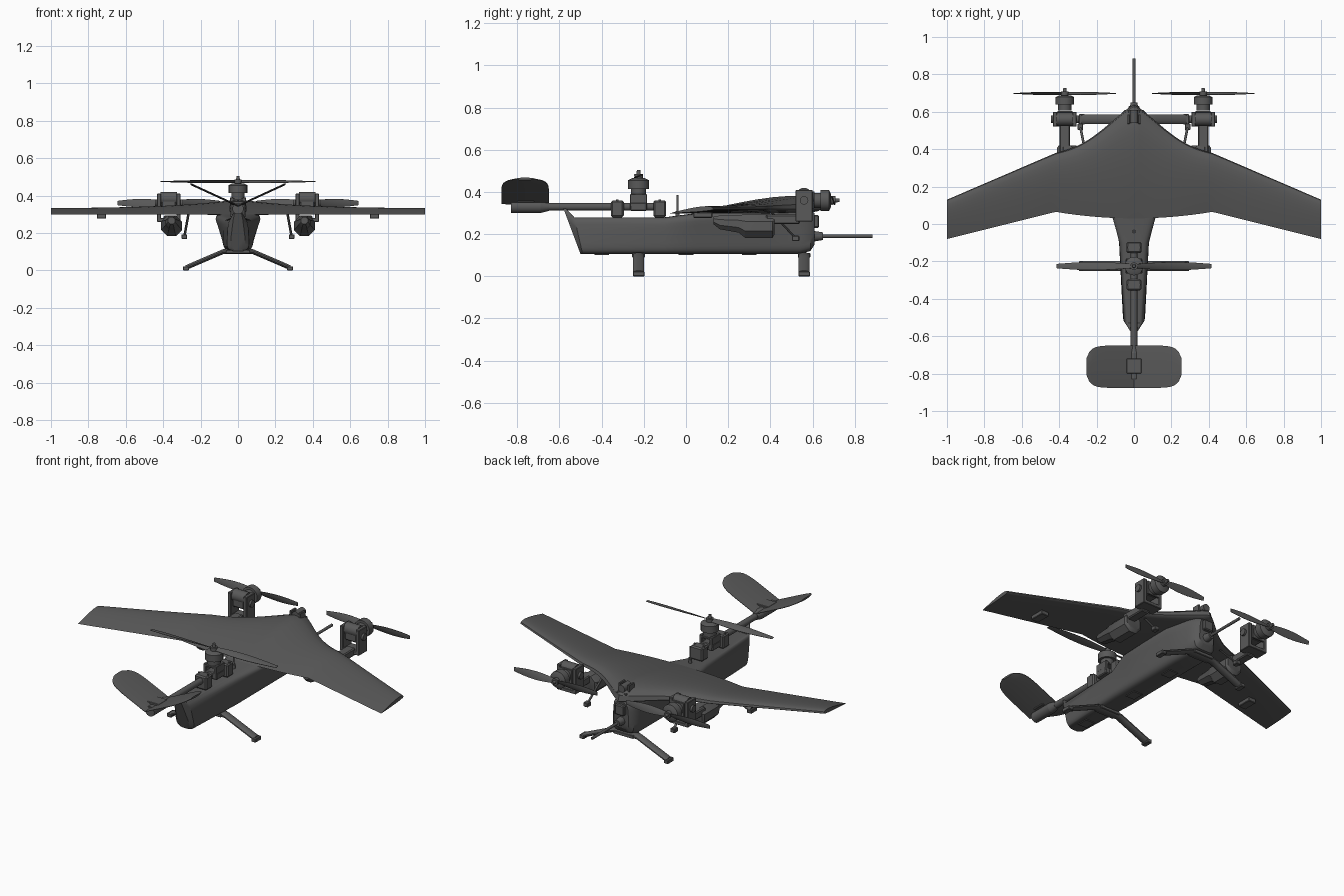
import bpy
import bmesh
from math import pi, sin, cos, sqrt, exp, radians, copysign
from mathutils import Vector, Matrix

cube = bpy.data.objects.get("Cube")
if cube:
    bpy.data.objects.remove(cube, do_unlink=True)

shade = 0.1
colour = (shade, shade, shade, 1)
grey = bpy.data.materials.new("dark_grey")
grey.use_nodes = True
grey.diffuse_color = colour
grey.node_tree.nodes["Principled BSDF"].inputs["Base Color"].default_value = colour

AXES = {"X": Vector((1, 0, 0)), "Y": Vector((0, 1, 0)), "Z": Vector((0, 0, 1))}
SIDES = {"left": 1, "right": -1}


def finish(name, bm, matrix):
    bm.transform(matrix)
    bmesh.ops.recalc_face_normals(bm, faces=bm.faces)
    mesh = bpy.data.meshes.new(name)
    bm.to_mesh(mesh)
    bm.free()
    mesh.materials.append(grey)
    mesh.shade_smooth()
    mesh.set_sharp_from_angle(angle=radians(32))
    obj = bpy.data.objects.new(name, mesh)
    bpy.context.collection.objects.link(obj)


def box(name, centre, size):
    bm = bmesh.new()
    bmesh.ops.create_cube(bm, size=1)
    bmesh.ops.scale(bm, vec=size, verts=bm.verts)
    bmesh.ops.bevel(bm, geom=bm.edges[:], offset=min(size) / 8, segments=1, affect='EDGES')
    finish(name, bm, Matrix.Translation(centre))


def rod(name, start, direction, length, radius, end_radius=None, place=Matrix()):
    axis = AXES[direction] if direction in AXES.keys() else Vector()
    tapered = radius if end_radius is None else end_radius
    bm = bmesh.new()
    bmesh.ops.create_cone(bm, cap_ends=True, segments=20, radius1=radius,
                          radius2=tapered, depth=length)
    turn = axis.to_track_quat('Z', 'Y').to_matrix().to_4x4()
    middle = Vector(start) + axis * length / 2
    finish(name, bm, place @ Matrix.Translation(middle) @ turn)


def loft(name, rings, place=Matrix()):
    bm = bmesh.new()
    rows = [[bm.verts.new(point) for point in ring] for ring in rings]
    for near, far in zip(rows, rows[1:]):
        for i in range(len(near)):
            bm.faces.new((near[i - 1], near[i], far[i], far[i - 1]))
    bm.faces.new(rows[0])
    bm.faces.new(rows[-1])
    finish(name, bm, place)


def circle(count):
    angles = [2 * pi * (i + 0.5) / count for i in range(count)]
    return [(cos(a), sin(a)) for a in angles]


def squared(value):
    return copysign(abs(value) ** 0.4, value)


def mirrored_steps(reach, count):
    return [reach * i / count for i in range(-count, count + 1)]


# Fuselage: rounded box sections that lean back at the tail and flare under the wing
def body_ring(y, lean, bottom_width, top_width, bottom, top):
    ring = []
    for c, s in circle(32):
        h = (squared(s) + 1) / 2
        width = bottom_width + (top_width - bottom_width) * h ** 2
        ring.append((squared(c) * width, y + lean * h, bottom + (top - bottom) * h))
    return ring


BELLY, DECK = 0.105, 0.28
loft("fuselage", [
    body_ring(-0.5, -0.09, 0.04, 0.01, BELLY, 0.345),
    body_ring(-0.49, -0.04, 0.06, 0.05, BELLY, DECK),
    body_ring(-0.1, 0, 0.08, 0.08, BELLY, DECK),
    body_ring(0.05, 0, 0.08, 0.14, BELLY, 0.3),
    body_ring(0.4, 0, 0.08, 0.13, BELLY, 0.32),
    body_ring(0.54, 0, 0.08, 0.08, BELLY, 0.32),
    body_ring(0.59, 0, 0.07, 0.06, 0.12, 0.31),
    body_ring(0.61, 0, 0.05, 0.04, 0.15, 0.3)])


# Wing: swept panels blending into a pointed centre
def wing_ring(x, count=12):
    span = abs(x)
    front = 0.56 - 0.43 * span + 0.08 * cos(7 * span) * max(0, 1 - span / 0.42)
    back = min(0.03 + 0.2 * span ** 2, 0.17 - 0.25 * span)
    thickness = 0.02 + 0.065 * exp(-3 * span)
    upper, lower = [], []
    for i in range(count + 1):
        t = (1 - cos(pi * i / count)) / 2
        y = front + (back - front) * t
        z = 0.318 - 0.02 * t
        bulge = thickness * (sqrt(t) - t)
        upper.append((x, y, z + 3.2 * bulge))
        lower.append((x, y, z - 0.8 * bulge))
    return upper + lower[-2:0:-1]


loft("wing", [wing_ring(x) for x in mirrored_steps(1, 36)])


# V tail with rounded tips
def tail_ring(x):
    depth = 0.117 * sqrt(1 - (x / 0.26) ** 8)
    height = 0.345 + 0.46 * abs(x)
    return [(x, depth * c - 0.763, height + 0.006 * s) for c, s in circle(12)]


loft("v_tail", [tail_ring(x) for x in mirrored_steps(0.255, 16)])
BOOM_Z = 0.33
box("tail_plate", (0, -0.76, 0.36), (0.08, 0.08, 0.02))
rod("tail_pod", (0, -0.83, BOOM_Z), "Y", 0.14, 0.03)
rod("tail_pod_cone", (0, -0.69, BOOM_Z), "Y", 0.04, 0.03, 0.02)
rod("tail_boom", (0, -0.7, BOOM_Z), "Y", 0.6, 0.018)

# Boom clamps and lift motor bracket
LIFT_Y = -0.225
for name, offset in (("rear_boom_clamp", -0.1), ("front_boom_clamp", 0.1)):
    box(name, (0, LIFT_Y + offset, 0.32), (0.08, 0.06, 0.08))
    for side in SIDES.values():
        rod(name + "_bolt", (side * 0.03, LIFT_Y + offset, 0.35), "Z", 0.015, 0.006)
box("lift_motor_base", (0, LIFT_Y, BOOM_Z), (0.09, 0.08, 0.04))
for side in SIDES.values():
    box("lift_motor_bracket", (side * 0.034, LIFT_Y, 0.36), (0.018, 0.08, 0.06))
box("lift_motor_plate", (0, LIFT_Y, 0.38), (0.08, 0.08, 0.01))


# Motor and two blade propeller, built upright and then placed
def blade_ring(reach, u):
    chord = 0.012 + 0.012 * sin(pi * u)
    twist = Matrix.Rotation(radians(30 - 24 * u), 4, 'X')
    return [twist @ Vector((reach * u, chord * c, chord * s / 6)) for c, s in circle(10)]


def motor(side, reach, place):
    height = 0
    for part, length, radius, end_radius in (
            ("stator", 0.03, 0.036, 0.036), ("bell", 0.04, 0.05, 0.05),
            ("cap", 0.01, 0.05, 0.03), ("hub", 0.02, 0.02, 0.02), ("shaft", 0.02, 0.01, 0.008)):
        rod(side + "_motor_" + part, (0, 0, height), "Z", length, radius, end_radius, place)
        height += length
    for turn in (0, pi):
        spin = Matrix.Translation((0, 0, 0.09)) @ Matrix.Rotation(turn, 4, 'Z')
        loft(side + "_propeller_blade", [blade_ring(reach, i / 10) for i in range(11)], place @ spin)


motor("lift", 0.415, Matrix.Translation((0, LIFT_Y, 0.385)))

MOTOR_Y, MOTOR_Z = 0.56, 0.36
for name, side in SIDES.items():
    x = side * 0.37
    # Tilting front motors
    facing = Matrix.Translation((x, MOTOR_Y + 0.048, MOTOR_Z)) @ Matrix.Rotation(-pi / 2, 4, 'X')
    motor(name, 0.275, facing)
    for cheek in (x - 0.052, x + 0.052):
        box(name + "_tilt_cheek", (cheek, MOTOR_Y, 0.335), (0.022, 0.08, 0.15))
    rod(name + "_tilt_pivot", (x - 0.075, MOTOR_Y, MOTOR_Z), "X", 0.15, 0.02)
    box(name + "_tilt_block", (x, MOTOR_Y, MOTOR_Z), (0.08, 0.06, 0.07))
    rod(name + "_tilt_barrel", (x - 0.045, MOTOR_Y, 0.385), "X", 0.09, 0.035)
    box(name + "_motor_plate", (x, MOTOR_Y + 0.04, MOTOR_Z), (0.08, 0.01, 0.08))
    box(name + "_tilt_floor", (x, MOTOR_Y, 0.27), (0.12, 0.08, 0.02))
    # Nacelle below the wing
    box(name + "_nacelle_arm", (x, 0.46, 0.27), (0.055, 0.16, 0.045))
    nacelle = ((0.13, 0.02), (0.16, 0.035), (0.25, 0.045), (0.28, 0.06), (0.41, 0.06), (0.42, 0.05))
    loft(name + "_nacelle", [[(side * 0.355 + r * c, y, DECK - r * (0.7 - s)) for c, s in circle(8)]
                             for y, r in nacelle])
    # Probe below the leading edge
    top, foot = Vector((side * 0.265, 0.41, 0.3)), Vector((side * 0.287, 0.52, 0.18))
    loft(name + "_probe_rod", [[end + Vector((c, s, 0)) * 0.007 for c, s in circle(10)]
                               for end in (top, foot)])
    box(name + "_probe_foot", foot, (0.03, 0.035, 0.025))
    # Wing servo
    box(name + "_wing_servo", (side * 0.73, 0.08, 0.29), (0.05, 0.09, 0.025))


# Landing legs: sloping struts joined by a flat middle
def leg_ring(x, y):
    height = min(0.1, 0.1 - 0.43 * (abs(x) - 0.08))
    return [(x, y + 0.027 * c, height + 0.014 * s) for c, s in circle(12)]


for name, y in (("front_leg", MOTOR_Y), ("rear_leg", LIFT_Y)):
    loft(name + "_strut", [leg_ring(x, y) for x in mirrored_steps(0.28, 7)])
    for side in SIDES.values():
        box(name + "_foot", (side * 0.278, y, 0.011), (0.03, 0.055, 0.022))
    box(name + "_mount", (0, y, 0.1), (0.13, 0.06, 0.02))

# Nose probe, camera and aerial
rod("nose_probe_base", (0, 0.6, 0.19), "Y", 0.05, 0.026, 0.018)
rod("nose_probe", (0, 0.64, 0.19), "Y", 0.245, 0.008)
box("nose_block", (0, 0.61, 0.26), (0.06, 0.04, 0.06))
box("camera_base", (0, 0.55, 0.345), (0.065, 0.12, 0.025))
for side in SIDES.values():
    box("camera_cheek", (side * 0.03, MOTOR_Y, 0.37), (0.012, 0.05, 0.06))
rod("camera_body", (0, 0.54, 0.38), "Y", 0.07, 0.022)
rod("aerial_base", (0, -0.04, DECK), "Z", 0.03, 0.01)
rod("aerial", (0, -0.04, 0.3), "Z", 0.085, 0.005)

# Belly hatches
for y in (-0.4, 0, 0.3):
    box("belly_hatch", (0, y, BELLY), (0.06, 0.07, 0.008))
